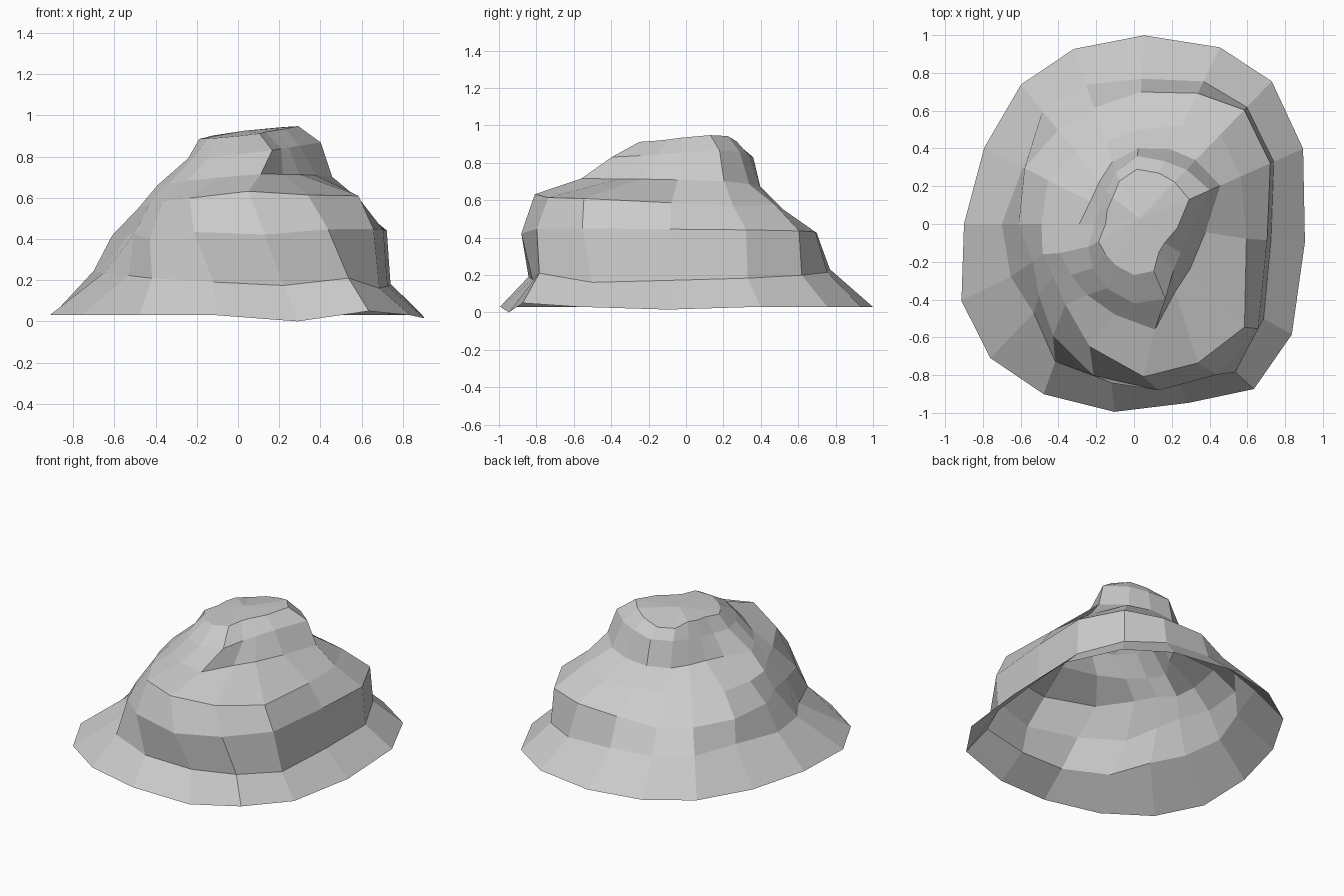
import bpy, bmesh
from math import cos, sin, radians

# Shared directions of the sixteen columns, in degrees
ANGLES = [-6, 24, 46, 64, 87, 109, 129, 153, 180, 204, 223, 242, 264, 287, 306, 325]

# Contours from rim to summit: (height, slope in x, slope in y, twist of the front), radii in hundredths
CONTOURS = [
    ((.03, 0, 0, 0),        [91, 98, 105, 104, 100, 98, 95, 89, 90, 100, 104, 102, 100, 99, 108, 102]),
    ((.21, -.05, .03, 2),   [73, 81, 86, 84, 77, 78, 77, 66, 70, 71, 71, 84, 85, 85, 95, 85]),
    ((.43, .02, -.01, 9),   [71, 79, 84, 77, 70, 65, 64, 65, 61, 57, 63, 73, 83, 89, 91, 86]),
    ((.57, .02, -.05, 14),  [60, 62, 66, 58, 50, 46, 49, 51, 49, 51, 51, 56, 69, 81, 81, 80]),
    ((.68, .07, -.05, 6),   [38, 50, 47, 44, 40, 35, 29, 26, 29, 42, 43, 45, 49, 57, 42, 38]),
    ((.82, .11, .02, -6),   [30, 44, 40, 37, 36, 29, 23, 20, 21, 27, 32, 37, 42, 43, 32, 29]),
    ((.91, .11, .04, -6),   [23, 32, 31, 30, 29, 24, 18, 16, 15, 21, 22, 24, 27, 27, 20, 19]),
]

bm = bmesh.new()
rings = []
for (h, sx, sy, twist), radii in CONTOURS:
    ring = []
    for a, r in zip(ANGLES, radii):
        t = radians(a - twist * max(0, -sin(radians(a))))
        x, y = r / 100 * cos(t), r / 100 * sin(t)
        ring.append(bm.verts.new((x, y, h + sx * x + sy * y)))
    rings.append(ring)

# Uneven rim lip, dented back ledge, raised front brow and sloping summit back
rings[0][13].co.z = 0.0
rings[0][14].co.z = 0.05
for ring, column, lift in ((0, 0, -.015), (1, 14, .05), (2, 5, -.04), (2, 6, -.03), (2, 11, -.03),
                           (2, 13, -.02), (3, 13, .02), (3, 2, .02), (3, 8, -.02), (3, 9, -.02),
                           (6, 3, -.02), (6, 4, -.035), (6, 5, -.03)):
    rings[ring][column].co.z += lift

# Loft the open shell
n = len(ANGLES)
for low, high in zip(rings, rings[1:]):
    for i in range(n):
        j = (i + 1) % n
        bm.faces.new((low[i], low[j], high[j], high[i]))

# Faceted summit
peak = bm.verts.new((.03, .03, .925))
for i in range(n):
    bm.faces.new((rings[-1][i], rings[-1][(i + 1) % n], peak))

mesh = bpy.data.meshes.new("rock_mound")
bm.to_mesh(mesh)
bm.free()
rock = bpy.data.objects.new("rock_mound", mesh)
bpy.context.collection.objects.link(rock)
